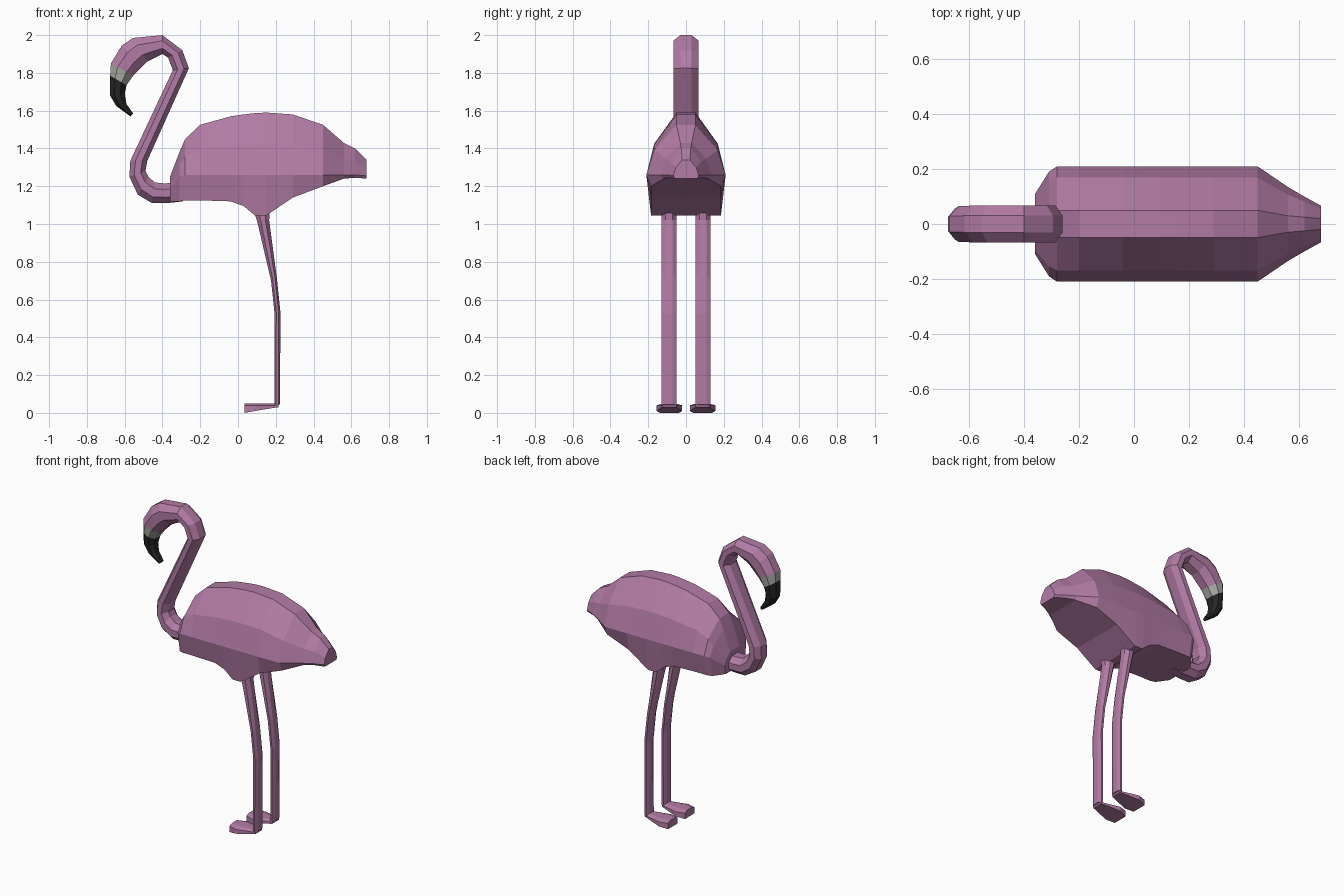
import bpy, bmesh


def material(name, rgb):
    m = bpy.data.materials.new(name)
    m.diffuse_color = (*rgb, 1)
    return m


PINK = material("pink", (0.45, 0.2, 0.38))
GREY = material("grey", (0.4, 0.4, 0.38))
BLACK = material("black", (0.02, 0.02, 0.02))


def loft(name, rings, mat):
    """Skin a list of equal-sized point rings and cap both ends."""
    bm = bmesh.new()
    vs = [[bm.verts.new(p) for p in r] for r in rings]
    n = len(vs[0])
    for a, b in zip(vs, vs[1:]):
        for i in range(n):
            j = (i + 1) % n
            bm.faces.new((a[i], a[j], b[j], b[i]))
    bm.faces.new(vs[0])
    bm.faces.new(vs[-1])
    bmesh.ops.recalc_face_normals(bm, faces=bm.faces)
    me = bpy.data.meshes.new(name)
    bm.to_mesh(me)
    bm.free()
    me.materials.append(mat)
    ob = bpy.data.objects.new(name, me)
    bpy.context.collection.objects.link(ob)
    return ob


def octagon(a, b, w, y=0):
    """Chamfered ring between two xz side points, w = half width in y."""
    ring = [(0, -.45), (0, .45), (.3, 1), (.7, 1), (1, .45), (1, -.45), (.7, -1), (.3, -1)]
    return [(a[0] + (b[0] - a[0]) * t, y + s * w, a[1] + (b[1] - a[1]) * t) for t, s in ring]


# Body: x, bottom z, widest z, top z, half width, top half width
body = [
    (-.36, 1.12, 1.18, 1.25, .11, .05),
    (-.31, 1.12, 1.25, 1.38, .19, .05),
    (-.28, 1.125, 1.26, 1.45, .21, .05),
    (-.20, 1.125, 1.26, 1.525, .21, .05),
    (-.04, 1.12, 1.26, 1.57, .21, .05),
    (.03, 1.095, 1.26, 1.58, .21, .05),
    (.09, 1.045, 1.26, 1.587, .21, .05),
    (.15, 1.045, 1.26, 1.59, .21, .05),
    (.29, 1.14, 1.26, 1.58, .21, .05),
    (.45, 1.20, 1.26, 1.525, .21, .05),
    (.56, 1.24, 1.26, 1.43, .135, .03),
    (.62, 1.245, 1.26, 1.40, .10, .025),
    (.68, 1.24, 1.255, 1.34, .067, .02),
]
rings = []
for x, zb, zm, zt, w, wt in body:
    half = [(w * .88, zb), (w, zm), (wt + (w - wt) * .74, zm + (zt - zm) * .5), (wt, zt)]
    rings.append([(x, y, z) for y, z in half] + [(x, -y, z) for y, z in reversed(half)])
loft("body", rings, PINK)

# Neck, head and beak: one side of the band, the other side, half width
path = [
    ((-.29, 1.12), (-.29, 1.22), .067),
    ((-.38, 1.11), (-.39, 1.215), .067),
    ((-.455, 1.11), (-.44, 1.22), .067),
    ((-.53, 1.155), (-.475, 1.25), .067),
    ((-.575, 1.25), (-.49, 1.28), .067),
    ((-.57, 1.335), (-.48, 1.335), .067),
    ((-.345, 1.815), (-.26, 1.825), .067),
    ((-.37, 1.88), (-.295, 1.92), .067),
    ((-.40, 1.90), (-.40, 2.0), .067),
    ((-.48, 1.86), (-.555, 1.985), .067),
    ((-.52, 1.82), (-.615, 1.945), .067),
    ((-.555, 1.785), (-.673, 1.85), .065),
    ((-.59, 1.735), (-.677, 1.785), .058),
    ((-.60, 1.69), (-.677, 1.68), .045),
    ((-.59, 1.635), (-.645, 1.625), .035),
    ((-.555, 1.585), (-.57, 1.57), .02),
]
band = [octagon(*p) for p in path]
loft("neck_and_head", band[:12], PINK)
loft("beak_base", band[11:13], GREY)
loft("beak_tip", band[12:], BLACK)

# Legs and feet, one pair per side
leg = [
    ((.075, 1.09), (.17, 1.09), .04),
    ((.10, 1.02), (.165, 1.02), .04),
    ((.175, .70), (.205, .72), .04),
    ((.193, .53), (.225, .53), .04),
    ((.193, .035), (.222, .045), .04),
]
foot = [(.215, .03, .05, .035), (.18, .025, .05, .045), (.09, .01, .05, .067), (.035, 0, .05, .05)]
for side, s in (("left", 1), ("right", -1)):
    loft(side + "_leg", [octagon(a, b, w, s * .09) for a, b, w in leg], PINK)
    loft(side + "_foot", [[(x, s * .088 - w, z0), (x, s * .088 + w, z0),
                           (x, s * .088 + w, z1 - .01), (x, s * .088 + w * .5, z1),
                           (x, s * .088 - w * .5, z1), (x, s * .088 - w, z1 - .01)]
                          for x, z0, z1, w in foot], PINK)
